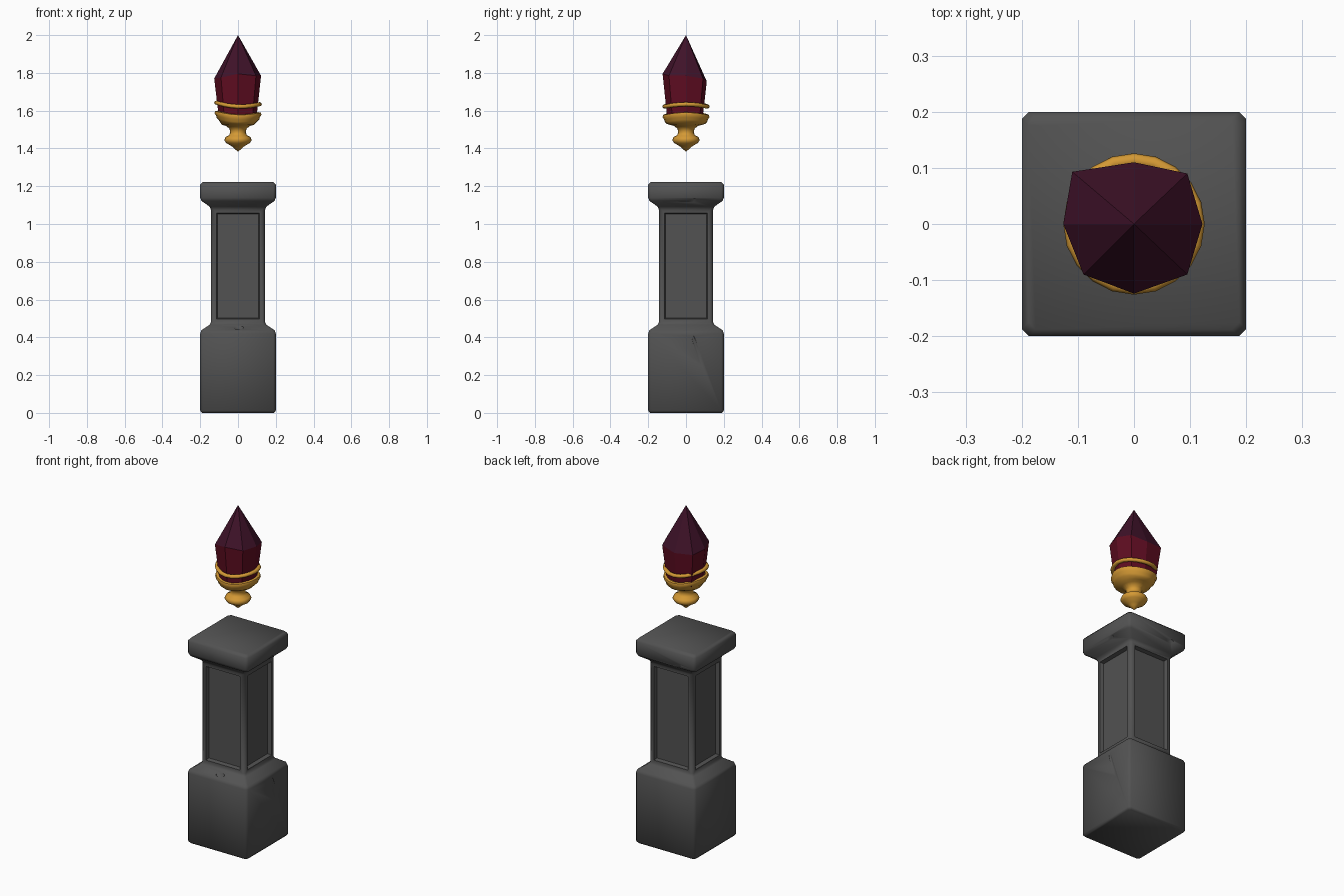
import bpy, bmesh, math
from mathutils import Vector

cube = bpy.data.objects.get("Cube")
if cube:
    bpy.data.objects.remove(cube, do_unlink=True)


def material(name, rgb):
    m = bpy.data.materials.new(name)
    m.use_nodes = True
    m.diffuse_color = (*rgb, 1)
    bsdf = m.node_tree.nodes["Principled BSDF"]
    bsdf.inputs["Base Color"].default_value = (*rgb, 1)
    bsdf.inputs["Roughness"].default_value = 0.7
    return m


stone = material("grey stone", (0.085, 0.085, 0.085))
gold = material("gold", (0.66, 0.32, 0.035))
crimson = material("crimson crystal", (0.12, 0.004, 0.016))
plum = material("dark plum crystal", (0.05, 0.006, 0.022))


def loft(bm, rings, closed=False):
    """Skin a stack of equal rings; cap both ends unless the stack loops."""
    vs = [[bm.verts.new(p) for p in ring] for ring in rings]
    n = len(vs[0])
    pairs = list(zip(vs, vs[1:])) + ([(vs[-1], vs[0])] if closed else [])
    bands = []
    for a, b in pairs:
        bands.append([bm.faces.new((a[i], a[(i + 1) % n], b[(i + 1) % n], b[i]))
                      for i in range(n)])
    if not closed:
        bm.faces.new(vs[0][::-1])
        bm.faces.new(vs[-1])
    return bands


def finish(bm, name, mats, smooth=None):
    bmesh.ops.recalc_face_normals(bm, faces=bm.faces[:])
    me = bpy.data.meshes.new(name)
    bm.to_mesh(me)
    bm.free()
    for m in mats:
        me.materials.append(m)
    ob = bpy.data.objects.new(name, me)
    bpy.context.collection.objects.link(ob)
    if smooth:
        shade(ob, smooth)
    return ob


def shade(ob, angle):
    bpy.ops.object.select_all(action="DESELECT")
    ob.select_set(True)
    bpy.context.view_layer.objects.active = ob
    bpy.ops.object.shade_smooth_by_angle(angle=math.radians(angle))


def square(h, z, c=0.013):
    """Square ring of half width h with cut corners."""
    k = h - c
    return [(k, -h, z), (h, -k, z), (h, k, z), (k, h, z),
            (-k, h, z), (-h, k, z), (-h, -k, z), (-k, -h, z)]


def turned(profile, n=20, wave=lambda a, z: 0):
    step = math.tau / n
    return [[(r * math.cos(i * step), r * math.sin(i * step), z + wave(i * step, z))
             for i in range(n)] for r, z in profile]


# Pedestal: base, shaft and cap in one profile
bm = bmesh.new()
outline = [(0.19, 0), (0.2, 0.012), (0.2, 0.42), (0.194, 0.437), (0.15, 0.467),
           (0.143, 0.48), (0.143, 1.075), (0.15, 1.092), (0.193, 1.122),
           (0.2, 1.138), (0.2, 1.208), (0.188, 1.222)]
bands = loft(bm, [square(h, z) for h, z in outline])
bmesh.ops.recalc_face_normals(bm, faces=bm.faces[:])

# Sunken panel on each side of the shaft
panels = [f for f in bands[5] if f.calc_area() > 0.05]
bmesh.ops.inset_individual(bm, faces=panels, thickness=0.024)
bmesh.ops.inset_individual(bm, faces=panels, thickness=0.008, depth=-0.022)
pedestal = finish(bm, "pedestal", [stone])


# Chips and cracks, cut with thin wedges
def chip(loc, size, rot):
    bm = bmesh.new()
    bmesh.ops.create_icosphere(bm, subdivisions=1, radius=1)
    ob = finish(bm, "chip_cutter", [stone])
    ob.location, ob.scale = loc, size
    ob.rotation_euler = [math.radians(a) for a in rot]
    ob.hide_render = True
    mod = pedestal.modifiers.new("chip", "BOOLEAN")
    mod.operation, mod.solver, mod.object = "DIFFERENCE", "EXACT", ob
    return ob


cutters = [
    chip((0.147, -0.147, 0.84), (0.016, 0.016, 0.11), (0, 0, 45)),
    chip((0.147, -0.147, 0.67), (0.012, 0.012, 0.05), (0, 0, 20)),
    chip((0.0, -0.185, 0.47), (0.045, 0.03, 0.035), (20, 25, 0)),
    chip((0.205, 0.06, 0.33), (0.01, 0.014, 0.13), (18, 0, 0)),
    chip((0.2, 0.03, 1.115), (0.02, 0.04, 0.02), (20, 0, 0)),
    chip((-0.08, 0.205, 1.125), (0.04, 0.015, 0.025), (0, 20, 0)),
]
bpy.context.view_layer.update()
graph = bpy.context.evaluated_depsgraph_get()
cut_mesh = bpy.data.meshes.new_from_object(pedestal.evaluated_get(graph))
pedestal.modifiers.clear()
pedestal.data = cut_mesh
for c in cutters:
    bpy.data.objects.remove(c, do_unlink=True)
shade(pedestal, 50)


# Floating gold holder with a slightly warped rim
def warp(a, z):
    return 0.008 * math.cos(2 * a) - 0.004 * math.cos(a) if z > 1.53 else 0


bm = bmesh.new()
holder = [(0.003, 1.385), (0.022, 1.402), (0.035, 1.413), (0.062, 1.428),
          (0.073, 1.445), (0.066, 1.46), (0.047, 1.47), (0.041, 1.485),
          (0.045, 1.505), (0.065, 1.52), (0.085, 1.525), (0.102, 1.538),
          (0.112, 1.548), (0.116, 1.562), (0.124, 1.574), (0.121, 1.586),
          (0.106, 1.588), (0.1, 1.575)]
loft(bm, turned(holder, wave=warp))
finish(bm, "crystal_holder", [gold], 60)

# Thin gold ring around the crystal
bm = bmesh.new()
section = [(0.114 + 0.012 * math.cos(t * math.tau / 8),
            1.63 + 0.011 * math.sin(t * math.tau / 8)) for t in range(8)]
loft(bm, turned(section, wave=warp), closed=True)
finish(bm, "crystal_ring", [gold], 60)

# Faceted crystal with an uneven shoulder
shoulder = [(0.122, 0, 1.785), (0.095, 0.09, 1.77), (0, 0.11, 1.755),
            (-0.11, 0.093, 1.765), (-0.126, 0, 1.77), (-0.09, -0.09, 1.775),
            (0, -0.124, 1.795), (0.095, -0.09, 1.785)]
bm = bmesh.new()
foot = [(x * 0.8, y * 0.8, 1.56) for x, y, z in shoulder]
loft(bm, [foot, shoulder])
top = max(bm.faces, key=lambda f: f.calc_center_median().z)
bmesh.ops.poke(bm, faces=[top])
tip = [v for v in bm.verts if Vector(v.co.xy).length < 0.05][0]
tip.co = (0, 0, 2)
for f in bm.faces:
    f.material_index = 1 if tip in f.verts else 0
finish(bm, "crystal", [crimson, plum])
